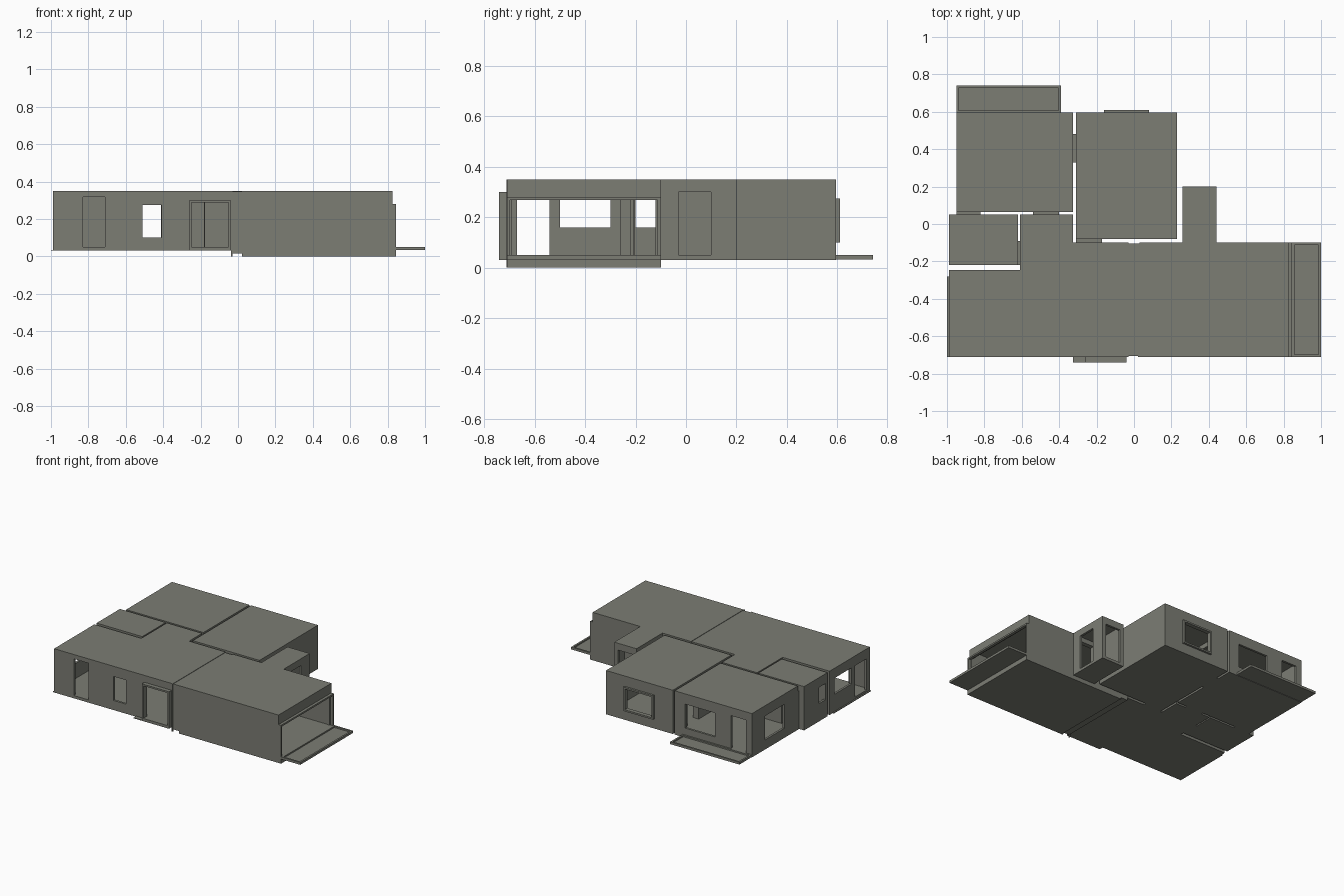
import bpy
import bmesh

if "Cube" in bpy.data.objects:
    bpy.data.objects.remove(bpy.data.objects["Cube"], do_unlink=True)

# Single plaster colour
plaster = bpy.data.materials.new("warm_grey_plaster")
plaster.use_nodes = True
GREY = (0.2, 0.205, 0.175, 1)
plaster.diffuse_color = GREY
plaster.node_tree.nodes["Principled BSDF"].inputs["Base Color"].default_value = GREY

ROOF, FLOOR, BASE, WALL = 0.35, 0.05, 0.03, 0.016


def rect(x0, x1, y0, y1):
    return [(x0, y0), (x1, y0), (x1, y1), (x0, y1)]


def prism(name, outline, z0, z1):
    """Extrude a counter-clockwise outline upwards."""
    bm = bmesh.new()
    face = bm.faces.new([bm.verts.new((x, y, z0)) for x, y in outline])
    top = bmesh.ops.extrude_face_region(bm, geom=[face])
    moved = [v for v in top["geom"] if isinstance(v, bmesh.types.BMVert)]
    bmesh.ops.translate(bm, verts=moved, vec=(0, 0, z1 - z0))
    bmesh.ops.recalc_face_normals(bm, faces=bm.faces)
    mesh = bpy.data.meshes.new(name)
    bm.to_mesh(mesh)
    bm.free()
    mesh.materials.append(plaster)
    obj = bpy.data.objects.new(name, mesh)
    bpy.context.scene.collection.objects.link(obj)
    return obj


def cut(obj, outline, z0, z1):
    """Subtract a prism from an object."""
    cutter = prism("cutter", outline, z0, z1)
    cutter.hide_render = True
    mod = obj.modifiers.new("cut", "BOOLEAN")
    mod.operation, mod.solver, mod.object = "DIFFERENCE", "EXACT", cutter
    bpy.context.view_layer.objects.active = obj
    bpy.ops.object.modifier_apply(modifier=mod.name)
    bpy.data.objects.remove(cutter, do_unlink=True)


def inset(outline, t):
    """Move the sides of a right-angled outline inwards by t."""
    def inward(a, b):
        dx, dy = b[0] - a[0], b[1] - a[1]
        length = abs(dx) + abs(dy)
        return -dy / length, dx / length
    result = []
    for i, p in enumerate(outline):
        n0 = inward(outline[i - 1], p)
        n1 = inward(p, outline[(i + 1) % len(outline)])
        result.append((p[0] + t * (n0[0] + n1[0]), p[1] + t * (n0[1] + n1[1])))
    return result


def opening(axis, at, a, b, reach=0.03):
    """Plan of a hole through a wall facing the given axis."""
    if axis == "x":
        return rect(at - reach, at + reach, a, b)
    return rect(a, b, at - reach, at + reach)


def room(name, outline, holes, z0=BASE):
    """Hollow room with openings given as (axis, at, from, to, bottom, top)."""
    obj = prism(name, outline, z0, ROOF)
    cut(obj, inset(outline, WALL), FLOOR, ROOF - WALL)
    for axis, at, a, b, low, high in holes:
        cut(obj, opening(axis, at, a, b), low, high)


def frame(name, axis, p0, p1, a, b, z0, z1, t=0.012):
    """Open rectangular surround running from p0 to p1 along the axis."""
    mid, half = (p0 + p1) / 2, (p1 - p0) / 2
    obj = prism(name, opening(axis, mid, a, b, half), z0, z1)
    cut(obj, opening(axis, mid, a + t, b - t, half + 0.02), max(z0 + t, FLOOR), z1 - t)


def patio(name, x0, x1, y0, y1):
    """Slab with a low raised rim."""
    outline = rect(x0, x1, y0, y1)
    obj = prism(name, outline, BASE + 0.003, FLOOR)
    cut(obj, inset(outline, 0.013), 0.04, 0.1)


DOOR, WINDOW, HIGH = (FLOOR, 0.3), (0.1, 0.275), (0.16, 0.278)

# Living room with its corridor
room("living_room",
     [(-0.99, -0.71), (-0.03, -0.71), (-0.03, -0.1), (-0.325, -0.1),
      (-0.325, 0.05), (-0.61, 0.05), (-0.61, -0.245), (-0.99, -0.245)],
     [("y", -0.71, -0.83, -0.71, FLOOR, 0.318),
      ("y", -0.71, -0.51, -0.41, *WINDOW),
      ("y", -0.71, -0.248, -0.052, FLOOR, 0.288),
      ("x", -0.99, -0.67, -0.54, FLOOR, 0.278),
      ("x", -0.99, -0.5, -0.3, *HIGH),
      ("x", -0.03, -0.69, -0.12, FLOOR, 0.32),
      ("x", -0.61, -0.22, -0.1, *DOOR),
      ("y", 0.05, -0.53, -0.41, *DOOR),
      ("y", -0.1, -0.3, -0.18, *DOOR)])

# Large hall open at its right end
room("main_hall", rect(0.03, 0.825, -0.71, -0.1),
     [("x", 0.03, -0.69, -0.12, FLOOR, 0.32),
      ("x", 0.825, -0.69, -0.12, FLOOR, 0.28),
      ("y", -0.1, 0.28, 0.41, *DOOR)], 0)

# Bathroom and the two back bedrooms
room("bathroom", rect(-0.99, -0.62, -0.22, 0.05),
     [("x", -0.99, -0.2, -0.12, *HIGH),
      ("x", -0.62, -0.22 + WALL, -0.1, *DOOR),
      ("y", 0.05, -0.93, -0.83, *DOOR)])
room("left_bedroom", rect(-0.95, -0.325, 0.065, 0.595),
     [("y", 0.595, -0.65, -0.41, *WINDOW),
      ("y", 0.595, -0.9, -0.78, FLOOR, 0.29),
      ("x", -0.95, 0.22, 0.445, *WINDOW),
      ("y", 0.065, -0.53, -0.41, *DOOR),
      ("y", 0.065, -0.93, -0.83, *DOOR),
      ("x", -0.325, 0.34, 0.47, *DOOR)])
room("right_bedroom", rect(-0.31, 0.23, -0.08, 0.595),
     [("y", 0.595, -0.148, 0.068, 0.112, 0.263),
      ("y", -0.08, -0.29, -0.18, *DOOR),
      ("x", -0.31, 0.34, 0.47, *DOOR)])

# Small back entry
room("back_entry", rect(0.26, 0.44, -0.1, 0.2),
     [("x", 0.44, -0.03, 0.1, *DOOR),
      ("y", 0.2, 0.29, 0.41, *DOOR),
      ("y", -0.1, 0.28, 0.41, *DOOR)])

# Passages bridging the gaps between rooms
frame("hall_passage", "x", -0.03, 0.03, -0.705, -0.105, 0.015, 0.347)
frame("corridor_passage", "y", 0.05, 0.065, -0.54, -0.4, BASE, 0.31)
frame("bathroom_passage", "x", -0.62, -0.61, -0.22, -0.09, BASE, 0.31)
frame("bath_bedroom_passage", "y", 0.05, 0.065, -0.95, -0.82, BASE, 0.31)
frame("right_bedroom_passage", "y", -0.1, -0.08, -0.31, -0.17, BASE, 0.31)
frame("bedroom_link_passage", "x", -0.325, -0.31, 0.33, 0.48, BASE, 0.31)

# Projecting surrounds
frame("front_door_frame", "y", -0.74, -0.71, -0.26, -0.04, BASE, 0.3)
frame("back_window_frame", "y", 0.595, 0.61, -0.16, 0.08, 0.1, 0.275)
frame("hall_end_frame", "x", 0.825, 0.845, -0.71, -0.1, 0, 0.28)
for x in (-0.03, 0.03):
    prism("hall_joint_post", rect(x - 0.008, x, -0.712, -0.70), 0, ROOF)

# Outdoor slabs and thresholds
patio("side_patio", 0.845, 1.0, -0.71, -0.1)
patio("back_patio", -0.95, -0.39, 0.595, 0.74)
prism("left_threshold", rect(-1.0, -0.99, -0.71, -0.28), BASE, 0.035)
prism("front_threshold", rect(-0.325, -0.26, -0.74, -0.71), BASE, 0.035)
